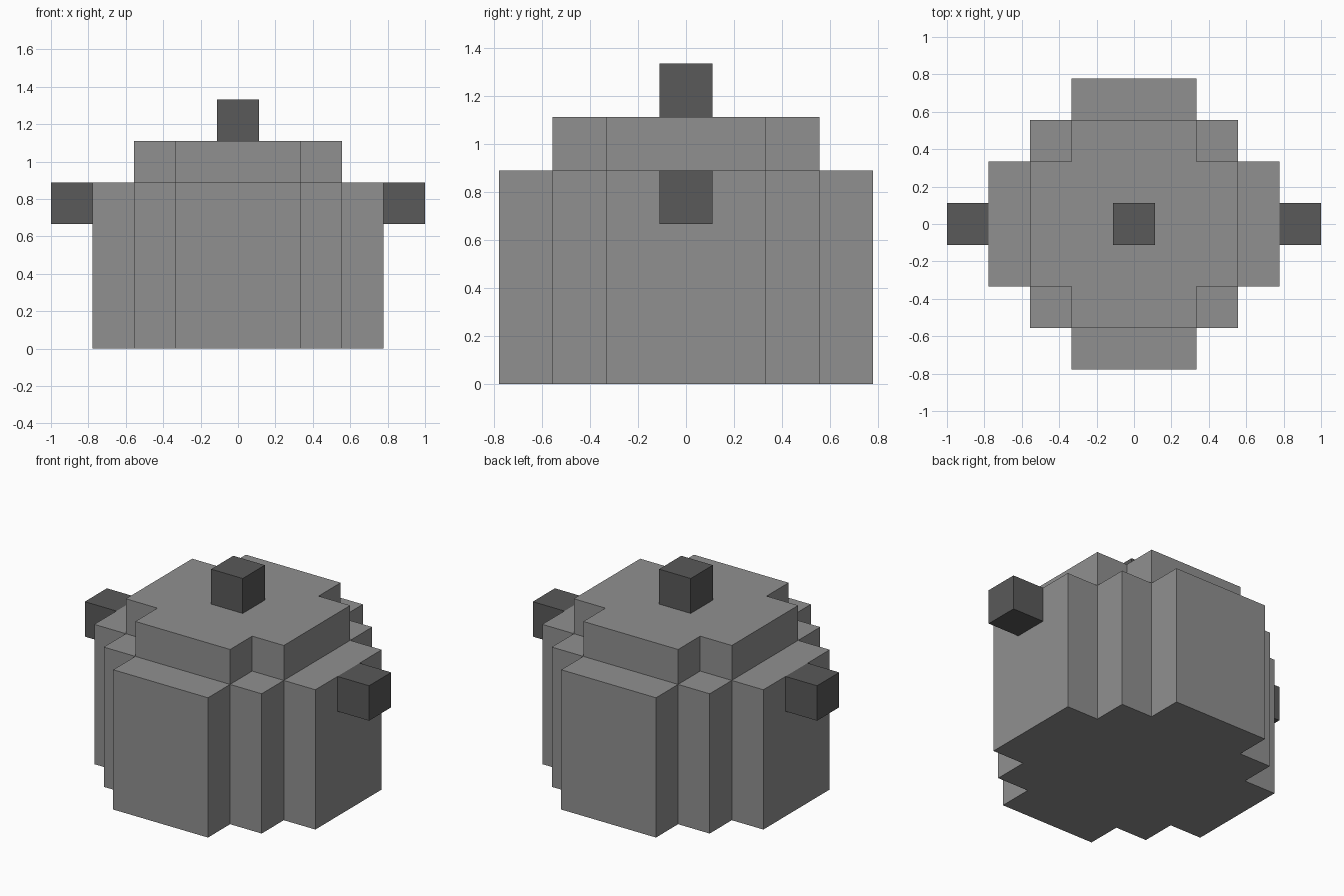
import bpy, bmesh

if "Cube" in bpy.data.objects:
    bpy.data.objects.remove(bpy.data.objects["Cube"])

U = 2 / 9  # one block of the model's grid


def make_material(name, value):
    mat = bpy.data.materials.new(name)
    mat.diffuse_color = (value, value, value, 1)
    mat.use_nodes = True
    mat.node_tree.nodes["Principled BSDF"].inputs["Base Color"].default_value = mat.diffuse_color
    return mat


def prism(name, quarter, z0, z1, mat, cx=0):
    """Extrude an outline, given as its +x +y quarter in grid units, from z0 to z1."""
    back = [(-x, y) for x, y in reversed(quarter)]
    half = quarter + back
    outline = half + [(-x, -y) for x, y in half]
    bm = bmesh.new()
    base = bm.faces.new([bm.verts.new(((x + cx) * U, y * U, z0 * U)) for x, y in outline])
    top = bmesh.ops.extrude_face_region(bm, geom=[base], use_keep_orig=True)["geom"]
    bmesh.ops.translate(bm, vec=(0, 0, (z1 - z0) * U),
                        verts=[g for g in top if isinstance(g, bmesh.types.BMVert)])
    bmesh.ops.recalc_face_normals(bm, faces=bm.faces)
    mesh = bpy.data.meshes.new(name)
    bm.to_mesh(mesh)
    bm.free()
    mesh.materials.append(mat)
    obj = bpy.data.objects.new(name, mesh)
    bpy.context.collection.objects.link(obj)
    return obj


metal = make_material("metal", 0.28)
dark = make_material("dark_grip", 0.1)
block = [(0.5, 0.5)]

# Stepped round pot body
prism("pot_body", [(3.5, 1.5), (2.5, 1.5), (2.5, 2.5), (1.5, 2.5), (1.5, 3.5)], 0, 4, metal)

# Lid with notched corners, and its knob
prism("lid", [(2.5, 1.5), (1.5, 1.5), (1.5, 2.5)], 4, 5, metal)
prism("lid_knob", block, 5, 6, dark)

# Side handles
for side, cx in (("left", -4), ("right", 4)):
    prism(side + "_handle", block, 3, 4, dark, cx)
